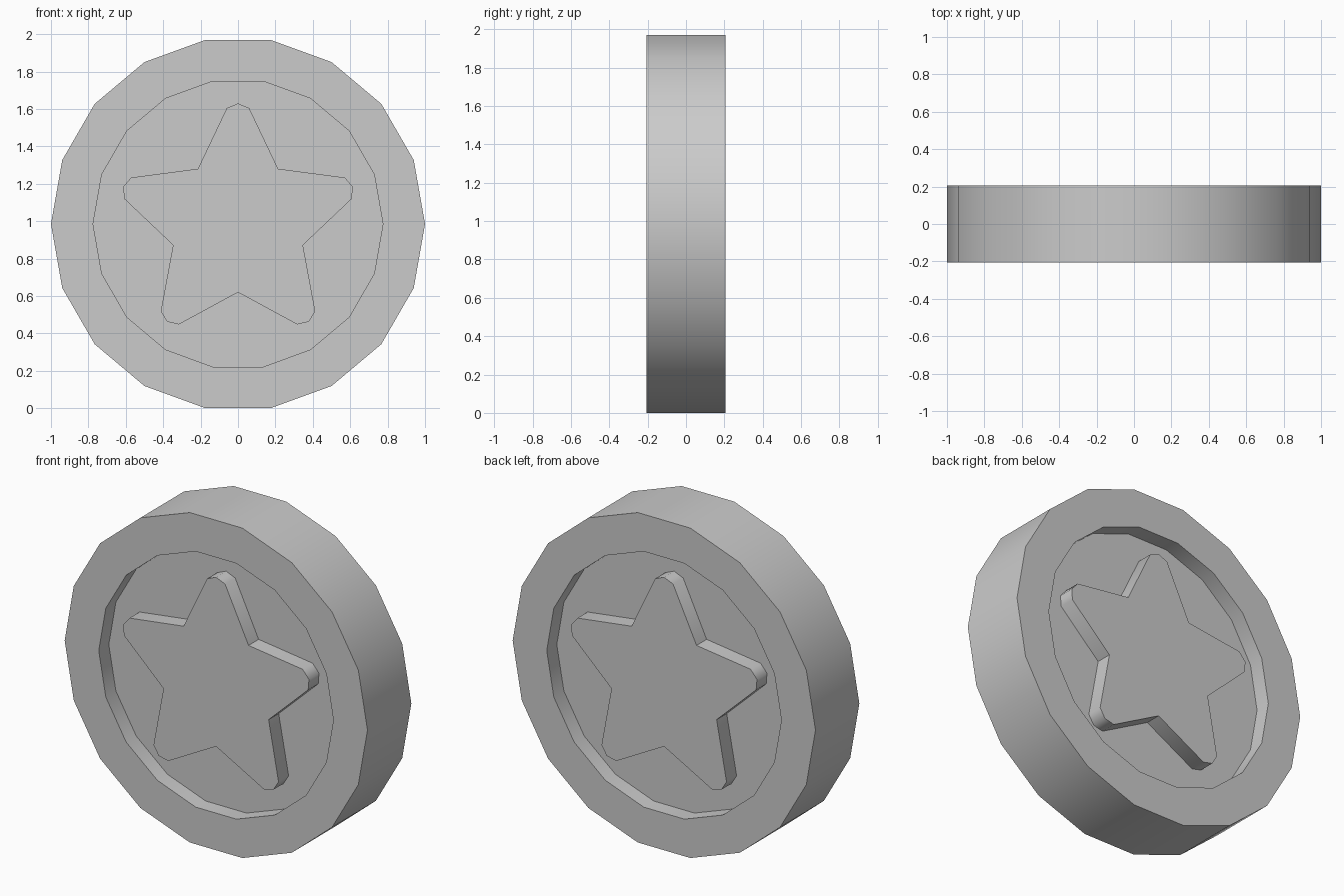
import bpy, bmesh
from math import sin, cos, radians

if "Cube" in bpy.data.objects:
    bpy.data.objects.remove(bpy.data.objects["Cube"])

SIDES, CZ = 18, sin(radians(80))     # disc sides, centre height
HALF, DEPTH = 0.207, 0.095           # half thickness, recess depth
R_OUT, R_IN = 1.0, 0.775

disc = [(1.0, i * 360 / SIDES) for i in range(SIDES)]
# star outline as (radius, angle): blunt three-point tips and sharp valleys
star = []
for k in range(5):
    a = 90 + 72 * k
    star += [(0.623, a - 5.5), (0.645, a), (0.623, a + 5.5), (0.365, a + 36)]

bm = bmesh.new()


def loop(outline, y, scale=1.0):
    return [bm.verts.new((scale * r * cos(radians(a)), y, CZ + scale * r * sin(radians(a))))
            for r, a in outline]


def bridge(a, b):
    for i in range(len(a)):
        j = (i + 1) % len(a)
        bm.faces.new((a[i], a[j], b[j], b[i]))


def loop_edges(vs):
    return [bm.edges.get((vs[i], vs[(i + 1) % len(vs)])) for i in range(len(vs))]


rims = []
for s in (-1, 1):
    # raised rim face and recess wall
    outer = loop(disc, s * HALF, R_OUT)
    inner = loop(disc, s * HALF, R_IN)
    floor = loop(disc, s * (HALF - DEPTH), R_IN)
    bridge(outer, inner)
    bridge(inner, floor)
    # raised star, flush with the rim
    base = loop(star, s * (HALF - DEPTH))
    top = loop(star, s * HALF)
    bridge(base, top)
    bm.faces.new(top)
    # recess floor around the star
    bmesh.ops.triangle_fill(bm, use_beauty=True, use_dissolve=False,
                            edges=loop_edges(floor) + loop_edges(base))
    rims.append(outer)
# outer edge of the disc
bridge(*rims)

bmesh.ops.recalc_face_normals(bm, faces=bm.faces[:])
mesh = bpy.data.meshes.new("star_medallion")
bm.to_mesh(mesh)
bm.free()
obj = bpy.data.objects.new("star_medallion", mesh)
bpy.context.collection.objects.link(obj)
bpy.context.view_layer.objects.active = obj
obj.select_set(True)
bpy.ops.object.shade_smooth_by_angle(angle=radians(50))
